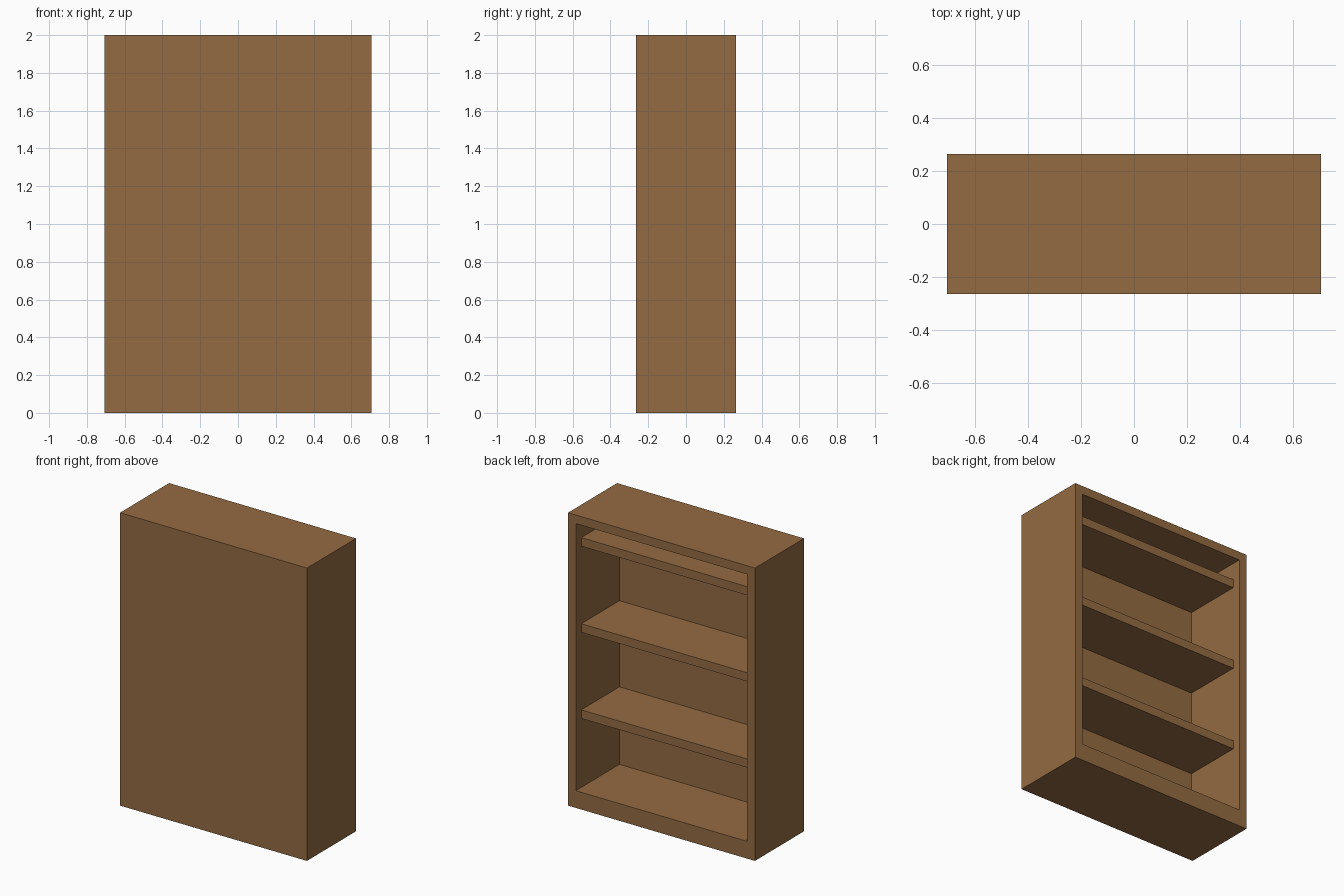
import bpy
import bmesh

if "Cube" in bpy.data.objects:
    bpy.data.objects.remove(bpy.data.objects["Cube"], do_unlink=True)

U = 2 / 34                      # one board thickness
WIDTH, DEPTH, HEIGHT = 24, 9, 34   # overall size in board thicknesses
FLOOR = 2                       # the base is a double board
SHELF_TOPS = (11, 21, 31)

wood = bpy.data.materials.new("brown wood")
wood.use_nodes = True
colour = (0.296, 0.147, 0.054, 1)
wood.diffuse_color = colour
wood.node_tree.nodes["Principled BSDF"].inputs["Base Color"].default_value = colour


def finish(name, bm):
    bmesh.ops.recalc_face_normals(bm, faces=bm.faces)
    mesh = bpy.data.meshes.new(name)
    bm.to_mesh(mesh)
    bm.free()
    mesh.materials.append(wood)
    obj = bpy.data.objects.new(name, mesh)
    bpy.context.collection.objects.link(obj)
    return obj


def ring(bm, half_width, y, low, high):
    """Upright rectangle of vertices at depth y."""
    corners = ((-1, low), (1, low), (1, high), (-1, high))
    return [bm.verts.new((s * half_width * U, y * U, z * U)) for s, z in corners]


# Cabinet: closed panel on -y, compartment open towards +y
hw, hd = WIDTH / 2, DEPTH / 2
bm = bmesh.new()
rings = [
    ring(bm, hw, -hd, 0, HEIGHT),                      # outer panel
    ring(bm, hw, hd, 0, HEIGHT),                       # outer rim
    ring(bm, hw - 1, hd, FLOOR, HEIGHT - 1),           # inner rim
    ring(bm, hw - 1, -hd + 1, FLOOR, HEIGHT - 1),      # inside of the panel
]
bm.faces.new(rings[0])
bm.faces.new(rings[-1])
for a, b in zip(rings, rings[1:]):
    for i in range(4):
        j = (i + 1) % 4
        bm.faces.new((a[i], a[j], b[j], b[i]))
finish("cabinet", bm)

# Shelves: set one board back from the open side
for number, top in enumerate(SHELF_TOPS, 1):
    bm = bmesh.new()
    bmesh.ops.create_cube(bm, size=1)
    bmesh.ops.scale(bm, vec=((WIDTH - 2) * U, (DEPTH - 2) * U, U), verts=bm.verts)
    shelf = finish(f"shelf_{number}", bm)
    shelf.location = (0, 0, (top - 0.5) * U)
